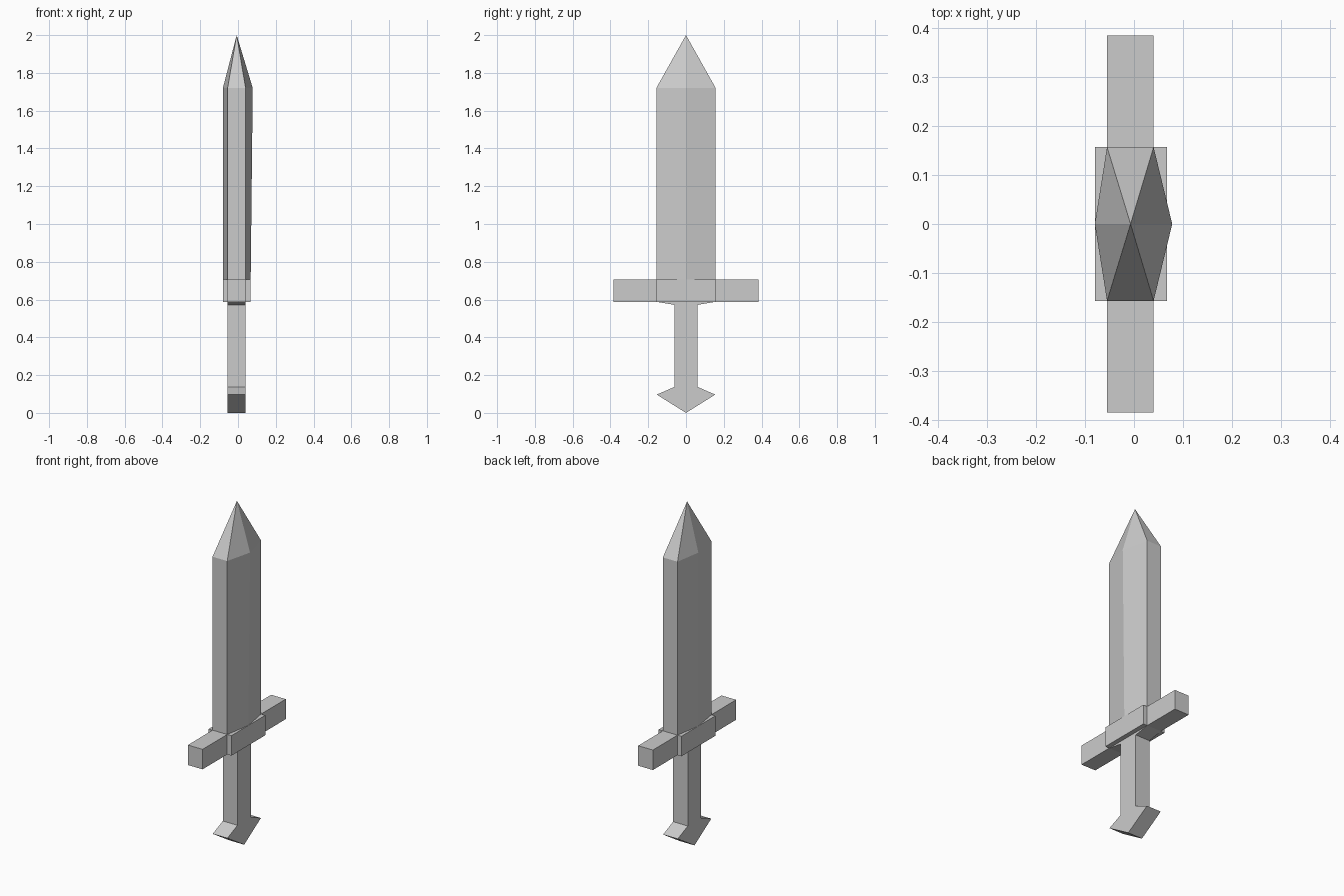
import bpy
import bmesh

if "Cube" in bpy.data.objects:
    bpy.data.objects.remove(bpy.data.objects["Cube"])

X0, X1 = -0.055, 0.04   # flat front and back planes shared by all parts


def make_object(name, bm):
    bmesh.ops.recalc_face_normals(bm, faces=bm.faces)
    mesh = bpy.data.meshes.new(name)
    bm.to_mesh(mesh)
    bm.free()
    obj = bpy.data.objects.new(name, mesh)
    bpy.context.collection.objects.link(obj)
    return obj


def prism(name, half_profile, x0, x1):
    """Mirror a (y, z) half profile across y = 0 and extrude it along x."""
    profile = half_profile + [(-y, z) for y, z in reversed(half_profile) if y > 0]
    bm = bmesh.new()
    face = bm.faces.new([bm.verts.new((x0, y, z)) for y, z in profile])
    ext = bmesh.ops.extrude_face_region(bm, geom=[face])
    verts = [v for v in ext["geom"] if isinstance(v, bmesh.types.BMVert)]
    bmesh.ops.translate(bm, verts=verts, vec=(x1 - x0, 0, 0))
    return make_object(name, bm)


def blade(name):
    """Six-sided blade with a slightly tapering ridge and a pointed tip."""
    bm = bmesh.new()
    w = 0.157
    rings = []
    for z, ridge in ((0.70, 0.067), (1.72, 0.078)):
        section = [(X0, -w), (X1, -w), (ridge, 0), (X1, w), (X0, w), (-0.08, 0)]
        rings.append([bm.verts.new((x, y, z)) for x, y in section])
    low, high = rings
    tip = bm.verts.new((-0.007, 0, 2.0))
    bm.faces.new(low)
    for i in range(6):
        j = (i + 1) % 6
        bm.faces.new((low[i], low[j], high[j], high[i]))
        bm.faces.new((high[i], high[j], tip))
    return make_object(name, bm)


# Blade
blade("blade")

# Crossguard bar and its thicker central block
prism("crossguard", [(0.385, 0.588), (0.385, 0.705)], X0, X1)
prism("guard_block", [(0.157, 0.588), (0.157, 0.705)], -0.08, 0.067)

# Grip with flared collar and pointed pommel
prism("grip_and_pommel",
      [(0, 0), (0.155, 0.097), (0.062, 0.137), (0.062, 0.572), (0.157, 0.588)],
      X0, X1)
